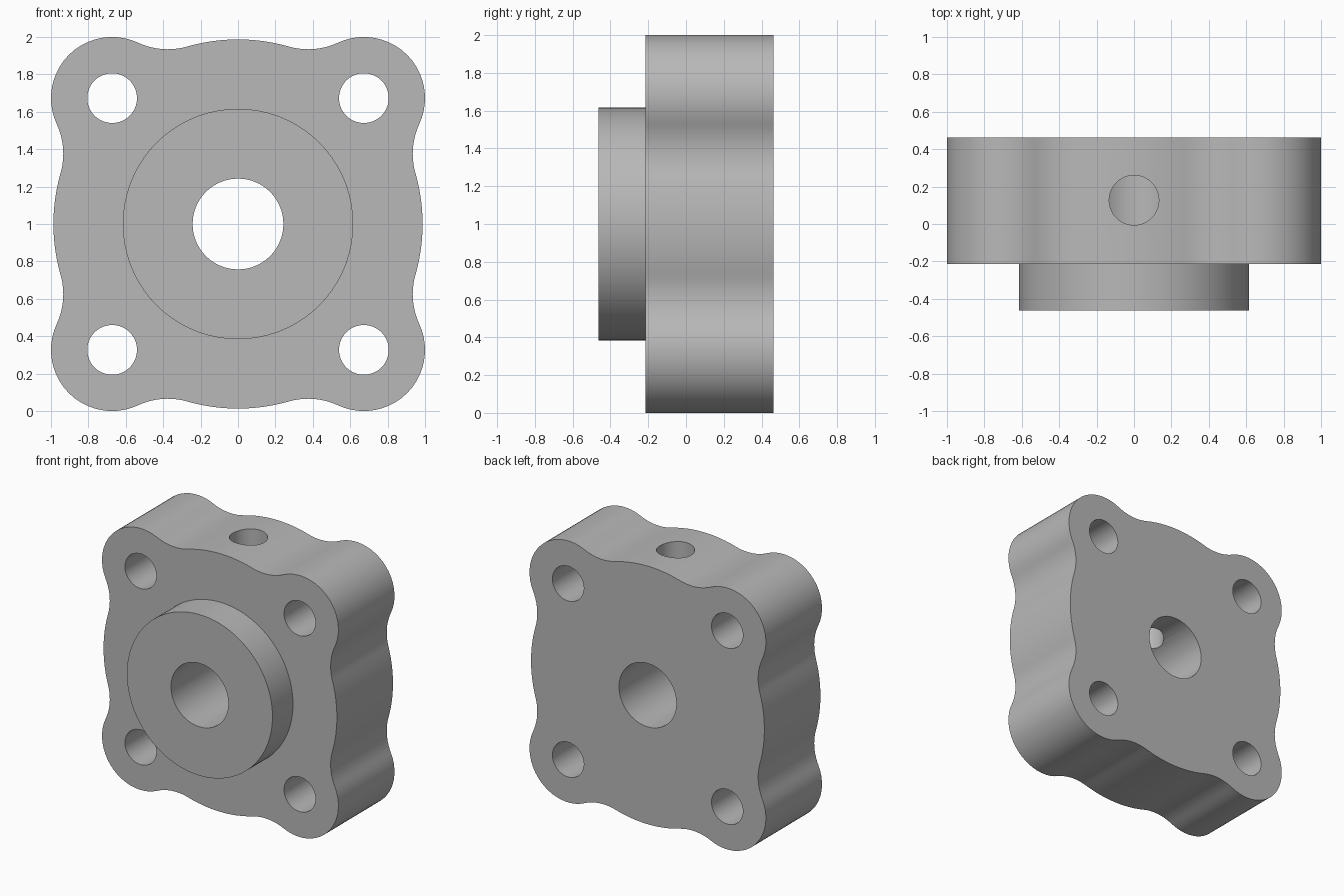
import bpy
import bmesh
from math import acos, atan2, cos, degrees, hypot, radians, sin

FRONT, STEP, BACK = -0.463, -0.215, 0.463   # depths of boss, flange front and back
CORNER, LOBE = 0.673, 0.327                 # bolt position and lobe radius
BELLY, FILLET = 0.987, 0.377                # central disc and blend radii
BORE, BOLT = 0.243, 0.133

if "Cube" in bpy.data.objects:
    bpy.data.objects.remove(bpy.data.objects["Cube"])

metal = bpy.data.materials.new("grey metal")
metal.use_nodes = True
GREY = (0.48, 0.48, 0.48, 1)
metal.diffuse_color = GREY
metal.node_tree.nodes["Principled BSDF"].inputs["Base Color"].default_value = GREY


def arc(cx, cy, r, start, end, n):
    """Points along an arc in degrees, without the last one."""
    angles = [radians(start + (end - start) * i / n) for i in range(n)]
    return [(cx + r * cos(a), cy + r * sin(a)) for a in angles]


def prism(name, points, place, depth):
    """Closed outline, placed by a function of (u, v, w), swept along w."""
    bm = bmesh.new()
    near, far = ([bm.verts.new(place(u, v, w)) for u, v in points] for w in depth)
    bm.faces.new(near)
    bm.faces.new(far)
    for i in range(len(points)):
        bm.faces.new((near[i - 1], near[i], far[i], far[i - 1]))
    bmesh.ops.recalc_face_normals(bm, faces=bm.faces)
    mesh = bpy.data.meshes.new(name)
    bm.to_mesh(mesh)
    bm.free()
    mesh.materials.append(metal)
    ob = bpy.data.objects.new(name, mesh)
    bpy.context.collection.objects.link(ob)
    return ob


def along_y(u, v, w):
    return (u, w, 1 + v)


def combine(target, tool, operation):
    """Apply a boolean and discard the tool."""
    bpy.context.view_layer.objects.active = target
    mod = target.modifiers.new("shape", "BOOLEAN")
    mod.operation = operation
    mod.solver = "EXACT"
    mod.object = tool
    bpy.ops.object.modifier_apply(modifier=mod.name)
    bpy.data.objects.remove(tool)


# Wavy flange outline: belly arc, blend, corner lobe, blend, four times round
reach, span = BELLY + FILLET, LOBE + FILLET
diagonal = hypot(CORNER, CORNER)
swing = acos((diagonal**2 + reach**2 - span**2) / (2 * diagonal * reach))
tilt = 45 - degrees(swing)
fx, fy = reach * cos(radians(tilt)), reach * sin(radians(tilt))
meet = degrees(atan2(CORNER - fy, CORNER - fx))
quarter = (arc(0, 0, BELLY, -tilt, tilt, 12)
           + arc(fx, fy, FILLET, tilt + 180, meet, 10)
           + arc(CORNER, CORNER, LOBE, meet - 180, 270 - meet, 20)
           + arc(fy, fx, FILLET, 90 - meet, -90 - tilt, 10))
outline = []
for turn in range(4):
    outline += quarter
    quarter = [(-v, u) for u, v in quarter]
flange = prism("flange_body", outline, along_y, (STEP, BACK))

# Round boss on the front
boss = prism("boss", arc(0, 0, 0.616, 0, 360, 72), along_y, (FRONT, 0))
combine(flange, boss, "UNION")

# Central bore and corner bolt holes
holes = [(0, 0, BORE)] + [(x, z, BOLT) for x in (-CORNER, CORNER) for z in (-CORNER, CORNER)]
for x, z, r in holes:
    cutter = prism("hole_cutter", arc(x, z, r, 0, 360, 40), along_y, (-1, 1))
    combine(flange, cutter, "DIFFERENCE")

# Radial hole from the top into the bore
radial = prism("radial_cutter", arc(0, 0.127, BOLT, 0, 360, 40),
               lambda u, v, w: (u, v, w), (1, 2.2))
combine(flange, radial, "DIFFERENCE")

# Smooth curved walls with sharp rims
bpy.ops.object.select_all(action="DESELECT")
flange.select_set(True)
bpy.context.view_layer.objects.active = flange
bpy.ops.object.shade_smooth_by_angle(angle=radians(30))
